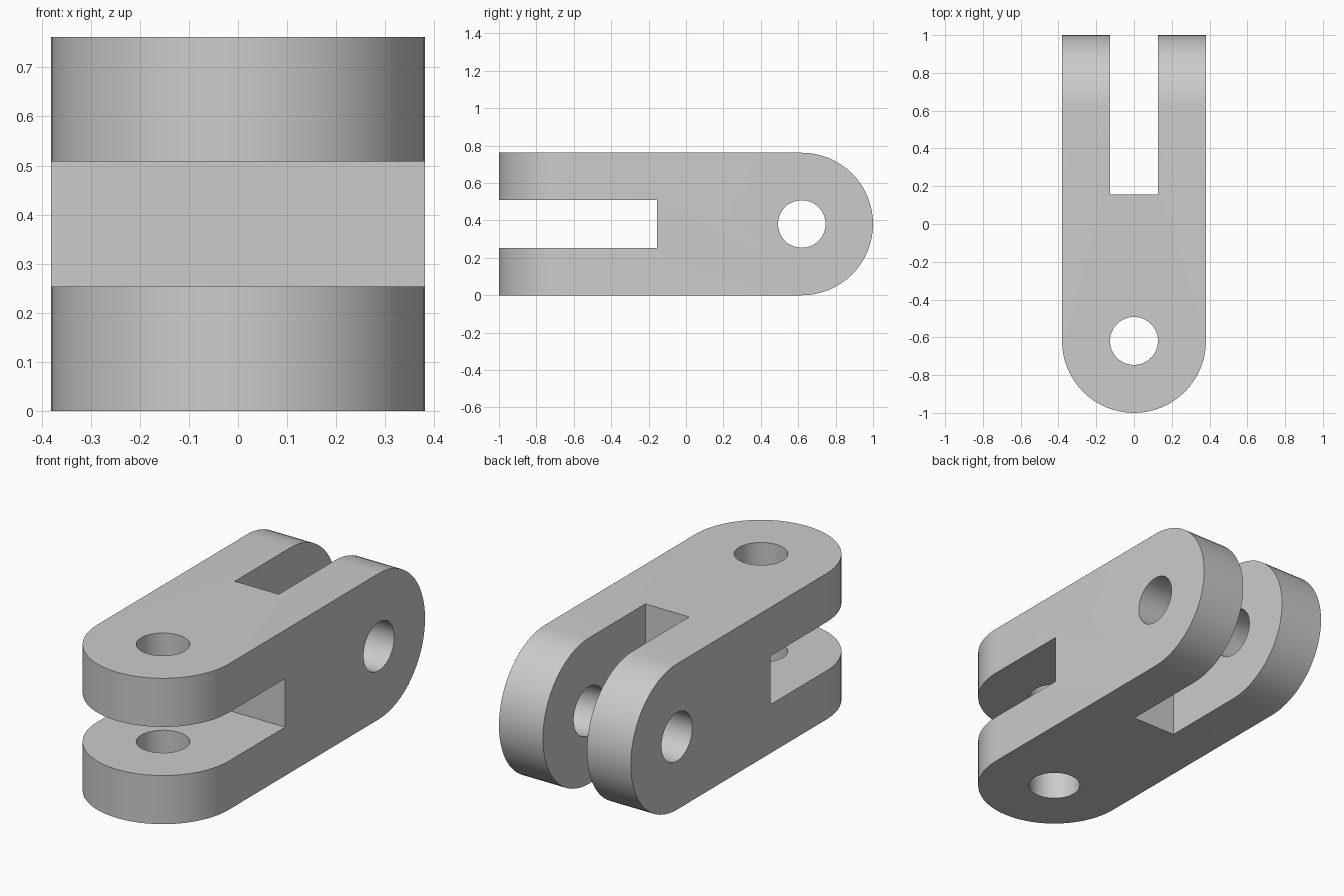
import bpy, bmesh, math
from mathutils import Matrix, Vector

R = 0.381          # half the bar width and the end radius
PIN = 0.127        # pin hole radius and half the slot width
PIN_Y = 1 - R      # distance of each pin hole from the middle
SLOT_Y = 0.155     # distance of each slot floor from the middle
SEGMENTS = 64

old = bpy.data.objects.get("Cube")
if old:
    bpy.data.objects.remove(old, do_unlink=True)

grey = bpy.data.materials.new("plain grey")
grey.use_nodes = True
grey.diffuse_color = (0.6, 0.6, 0.6, 1)
grey.node_tree.nodes["Principled BSDF"].inputs["Base Color"].default_value = (0.6, 0.6, 0.6, 1)

# The front end lies flat; the back end is turned half round and rolled a quarter
FRONT = Matrix.Translation((0, 0, R))
BACK = FRONT @ Matrix.Rotation(math.pi, 4, 'Z') @ Matrix.Rotation(math.pi / 2, 4, 'Y')


def prism(name, outline, half, placement):
    """Extrude an xy outline from -half to +half, then place it."""
    bm = bmesh.new()
    face = bm.faces.new([bm.verts.new((x, y, -half)) for x, y in outline])
    top = bmesh.ops.extrude_face_region(bm, geom=[face])["geom"]
    bmesh.ops.translate(bm, vec=Vector((0, 0, 2 * half)),
                        verts=[v for v in top if isinstance(v, bmesh.types.BMVert)])
    bmesh.ops.transform(bm, matrix=placement, verts=bm.verts)
    bmesh.ops.recalc_face_normals(bm, faces=bm.faces)
    mesh = bpy.data.meshes.new(name)
    bm.to_mesh(mesh)
    bm.free()
    mesh.materials.append(grey)
    obj = bpy.data.objects.new(name, mesh)
    bpy.context.collection.objects.link(obj)
    return obj


def arc(radius, start, end, steps):
    angles = [start + (end - start) * i / steps for i in range(steps + 1)]
    return [(radius * math.cos(a), radius * math.sin(a) - PIN_Y) for a in angles]


# Outlines: bar with one round end, pin hole, slot
rounded_bar = arc(R, math.pi, 2 * math.pi, SEGMENTS // 2) + [(R, 1), (-R, 1)]
long_bar = [(x, 1.2 if y == 1 else y) for x, y in rounded_bar]
pin_hole = arc(PIN, 0, 2 * math.pi, SEGMENTS)[:-1]
slot = [(-1, -2), (1, -2), (1, -SLOT_Y), (-1, -SLOT_Y)]

# Body: two crossed round-ended bars, keeping what they share
body = prism("double_clevis_link", long_bar, 0.6, FRONT)
cutters = [(prism("back_rounding", long_bar, 0.6, BACK), 'INTERSECT')]

# Fork slots and pin holes at both ends
for end, placement in (("front", FRONT), ("back", BACK)):
    cutters.append((prism(end + "_slot_cutter", slot, PIN, placement), 'DIFFERENCE'))
    cutters.append((prism(end + "_pin_cutter", pin_hole, 1, placement), 'DIFFERENCE'))

for cutter, operation in cutters:
    cutter.hide_render = True
    mod = body.modifiers.new(cutter.name, 'BOOLEAN')
    mod.operation = operation
    mod.solver = 'EXACT'
    mod.object = cutter

# Bake the cuts into the body and drop the cutters
graph = bpy.context.evaluated_depsgraph_get()
body_mesh = bpy.data.meshes.new_from_object(body.evaluated_get(graph))
body.modifiers.clear()
body.data = body_mesh
for cutter, operation in cutters:
    bpy.data.objects.remove(cutter, do_unlink=True)

bpy.ops.object.select_all(action='DESELECT')
body.select_set(True)
bpy.context.view_layer.objects.active = body
bpy.ops.object.shade_smooth_by_angle(angle=math.radians(30))
